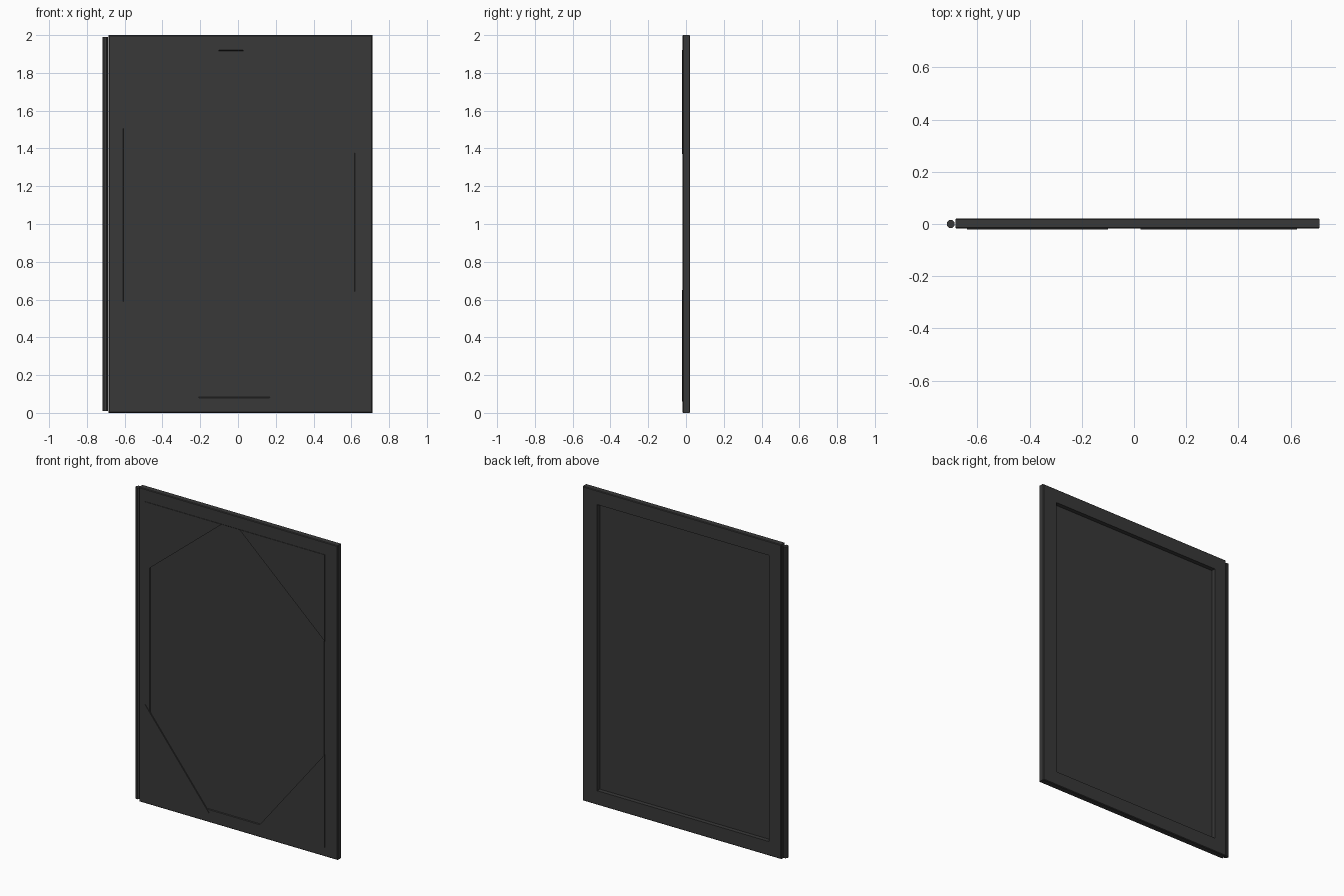
import bpy, bmesh, math

if "Cube" in bpy.data.objects:
    bpy.data.objects.remove(bpy.data.objects["Cube"])

mat = bpy.data.materials.new("dark_finish")
mat.diffuse_color = (0.04, 0.04, 0.04, 1)
mat.use_nodes = True
mat.node_tree.nodes["Principled BSDF"].inputs["Base Color"].default_value = mat.diffuse_color


def make_object(name, bm):
    bmesh.ops.recalc_face_normals(bm, faces=bm.faces)
    me = bpy.data.meshes.new(name)
    bm.to_mesh(me)
    bm.free()
    me.materials.append(mat)
    ob = bpy.data.objects.new(name, me)
    bpy.context.collection.objects.link(ob)
    return ob


def prism(name, outline, y0, y1):
    """Extrude an x/z outline from y0 to y1."""
    bm = bmesh.new()
    face = bm.faces.new([bm.verts.new((x, y0, z)) for x, z in outline])
    ext = bmesh.ops.extrude_face_region(bm, geom=[face])
    for v in ext["geom"]:
        if isinstance(v, bmesh.types.BMVert):
            v.co.y = y1
    return make_object(name, bm)


# Frame: closed cross-section swept round the rectangle (left, right, bottom, top, y)
rings = [
    (-0.685, 0.712, 0.0, 2.0, -0.014),
    (-0.681, 0.708, 0.004, 1.996, -0.018),
    (-0.61, 0.62, 0.08, 1.92, -0.018),
    (-0.60, 0.61, 0.09, 1.91, -0.006),
    (-0.60, 0.61, 0.09, 1.91, 0.022),
    (-0.681, 0.708, 0.004, 1.996, 0.022),
    (-0.685, 0.712, 0.0, 2.0, 0.018),
]
bm = bmesh.new()
loops = [[bm.verts.new(p) for p in
          ((l, y, b), (r, y, b), (r, y, t), (l, y, t))] for l, r, b, t, y in rings]
for i, a in enumerate(loops):
    c = loops[(i + 1) % len(loops)]
    for j in range(4):
        k = (j + 1) % 4
        bm.faces.new((a[j], a[k], c[k], c[j]))
make_object("frame", bm)

# Thin panel closing the opening, deeply recessed at the back
prism("panel", [(-0.615, 0.075), (0.625, 0.075), (0.625, 1.925), (-0.615, 1.925)],
      -0.014, -0.005)

# Triangular corner plates lapping the front of the frame
corners = {
    "lower_left": (-0.64, 0.06, 1, 1, 0.45, 0.57),
    "lower_right": (0.625, 0.06, -1, 1, 0.475, 0.59),
    "upper_left": (-0.64, 1.92, 1, -1, 0.54, 0.44),
    "upper_right": (0.625, 1.92, -1, -1, 0.60, 0.55),
}
for name, (x, z, sx, sz, w, h) in corners.items():
    prism("corner_plate_" + name, [(x, z), (x + sx * w, z), (x, z + sz * h)],
          -0.021, -0.012)

# Hinge rod along the left edge
bm = bmesh.new()
bmesh.ops.create_cone(bm, cap_ends=True, segments=8, radius1=0.016, radius2=0.016, depth=1.98)
rod = make_object("hinge_rod", bm)
rod.location = (-0.702, 0, 1.0)
rod.rotation_euler.z = math.pi / 8
